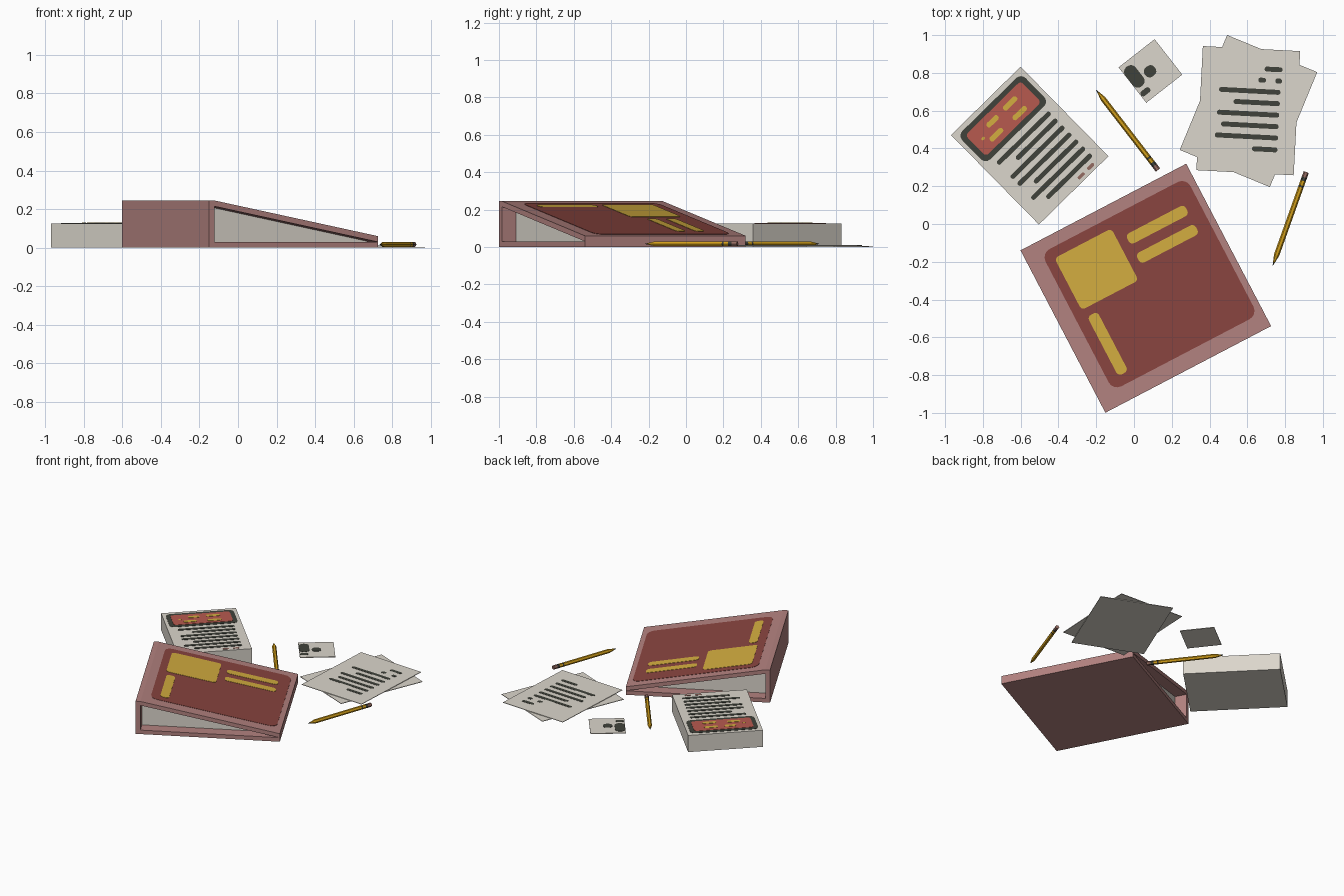
import bpy, bmesh, math
from mathutils import Vector

cube = bpy.data.objects.get("Cube")
if cube:
    bpy.data.objects.remove(cube, do_unlink=True)


def material(name, rgb):
    linear = [((c + 0.055) / 1.055) ** 2.4 for c in rgb]
    m = bpy.data.materials.new(name)
    m.use_nodes = True
    m.diffuse_color = (*linear, 1)
    m.node_tree.nodes["Principled BSDF"].inputs["Base Color"].default_value = (*linear, 1)
    return m


PINK = material("dusty_rose", (0.70, 0.51, 0.50))
MAROON = material("maroon", (0.54, 0.27, 0.25))
GOLD = material("gold", (0.83, 0.68, 0.25))
PAPER = material("paper_grey", (0.86, 0.84, 0.80))
INK = material("ink", (0.25, 0.26, 0.23))
RED = material("label_red", (0.72, 0.35, 0.31))
YELLOW = material("pencil_yellow", (0.82, 0.62, 0.10))
ERASER = material("eraser_brown", (0.58, 0.42, 0.38))


def finish(name, bm, place, mats):
    """Turn a bmesh into an object set at (x, y, turn in degrees)."""
    bmesh.ops.recalc_face_normals(bm, faces=bm.faces)
    mesh = bpy.data.meshes.new(name)
    bm.to_mesh(mesh)
    bm.free()
    for m in mats:
        mesh.materials.append(m)
    obj = bpy.data.objects.new(name, mesh)
    bpy.context.collection.objects.link(obj)
    obj.location = (place[0], place[1], 0)
    obj.rotation_euler.z = math.radians(place[2])
    return obj


def prism(name, outline, place, mat, low, high):
    """Outline extruded between two heights; heights may be functions of x."""
    bm = bmesh.new()
    at = lambda h, x: h(x) if callable(h) else h
    bottom = [bm.verts.new((x, y, at(low, x))) for x, y in outline]
    top = [bm.verts.new((x, y, at(high, x))) for x, y in outline]
    bm.faces.new(bottom)
    bm.faces.new(top)
    n = len(outline)
    for i in range(n):
        j = (i + 1) % n
        bm.faces.new((bottom[i], bottom[j], top[j], top[i]))
    return finish(name, bm, place, [mat])


def rect(x0, x1, y0, y1, r=0.0, steps=4):
    """Rectangle outline, with rounded corners when r is set."""
    if not r:
        return [(x0, y0), (x1, y0), (x1, y1), (x0, y1)]
    pts = []
    corners = [(x1 - r, y1 - r), (x0 + r, y1 - r), (x0 + r, y0 + r), (x1 - r, y0 + r)]
    for k, (cx, cy) in enumerate(corners):
        for s in range(steps + 1):
            a = math.pi / 2 * (k + s / steps)
            pts.append((cx + r * math.cos(a), cy + r * math.sin(a)))
    return pts


def bar(name, x0, x1, y, width, place, mat, low, high):
    outline = rect(x0, x1, y - width / 2, y + width / 2, width * 0.45)
    return prism(name, outline, place, mat, low, high)


# Binder: spine, covers and recessed pages
BINDER = (0.0625, -0.34, 27.6)
U, V, SPINE = 0.495, 0.485, 0.033


def cover(offset):
    return lambda x: 0.245 - 0.185 * (x + U - SPINE) / (2 * U - SPINE) + offset


prism("binder_spine", rect(-U, SPINE - U, -V, V), BINDER, PINK, 0, 0.245)
prism("binder_back_cover", rect(SPINE - U, U, -V, V), BINDER, PINK, 0, 0.03)
prism("binder_front_cover", rect(SPINE - U, U, -V, V), BINDER, PINK, cover(-0.03), cover(0))
prism("binder_pages", rect(SPINE - U, U - 0.02, 0.085 - V, V - 0.085), BINDER, PAPER,
      0.03, cover(-0.03))

# Binder cover panel and its gold patches
prism("cover_panel", rect(-0.405, 0.46, -0.40, 0.42, 0.05), BINDER, MAROON,
      cover(-0.001), cover(0.002))
patches = [(-0.355, -0.015, 0.055, 0.365), (0.035, 0.385, 0.24, 0.30),
           (0.035, 0.385, 0.125, 0.185), (-0.345, -0.285, -0.345, 0.01)]
for i, p in enumerate(patches):
    prism(f"cover_patch_{i + 1}", rect(*p, 0.022), BINDER, GOLD, cover(0.001), cover(0.004))

# Block with a framed label and printed lines
BLOCK = (-0.552, 0.415, 44.5)
TOP = 0.125
prism("block", rect(-0.258, 0.258, -0.332, 0.332), BLOCK, PAPER, 0, TOP)
prism("label_frame", rect(-0.235, 0.235, 0.095, 0.305, 0.035), BLOCK, INK, TOP - 0.001, TOP + 0.002)
prism("label", rect(-0.205, 0.205, 0.122, 0.278, 0.02), BLOCK, RED, TOP, TOP + 0.004)
marks = [(0.035, 0.13, 0.232), (-0.09, -0.01, 0.23), (0.035, 0.13, 0.16),
         (-0.13, -0.04, 0.165), (-0.16, -0.14, 0.2)]
for i, (x0, x1, y) in enumerate(marks):
    bar(f"label_mark_{i + 1}", x0, x1, y, 0.028 if x1 - x0 > 0.05 else 0.015, BLOCK, GOLD,
        TOP + 0.001, TOP + 0.006)
starts = [-0.19, -0.1, -0.19, -0.19, -0.12, -0.19, -0.13]
for i, x0 in enumerate(starts):
    bar(f"block_line_{i + 1}", x0, 0.2, 0.05 - 0.052 * i, 0.025, BLOCK, INK,
        TOP - 0.001, TOP + 0.002)
for i, x in enumerate((0.06, 0.13)):
    bar(f"block_stain_{i + 1}", x, x + 0.045, -0.305, 0.018, BLOCK, ERASER,
        TOP - 0.001, TOP + 0.002)

# Two crossed sheets, the upper one printed
SHEET = rect(-0.258, 0.258, -0.329, 0.329)
UPPER = (0.605, 0.6, -3)
prism("lower_sheet", SHEET, (0.606, 0.598, -22.4), PAPER, 0, 0.004)
prism("upper_sheet", SHEET, UPPER, PAPER, 0.006, 0.01)
prints = [(0.075, 0.17, 0.225), (0.045, 0.085, 0.165), (0.135, 0.17, 0.165),
          (-0.16, 0.165, 0.105), (-0.08, 0.165, 0.045), (-0.165, 0.165, -0.016),
          (-0.14, 0.165, -0.077), (-0.17, 0.165, -0.137), (0.03, 0.165, -0.2)]
for i, (x0, x1, y) in enumerate(prints):
    bar(f"sheet_line_{i + 1}", x0, x1, y, 0.026, UPPER, INK, 0.009, 0.011)

# Small card with a dark figure
CARD = (0.087, 0.81, 38)
prism("card", rect(-0.121, 0.121, -0.119, 0.119), CARD, PAPER, 0, 0.005)
for i, (x0, x1, y0, y1) in enumerate([(-0.12, -0.05, -0.035, 0.095),
                                      (-0.035, 0.03, -0.03, 0.03),
                                      (-0.118, -0.06, -0.085, -0.055)]):
    prism(f"card_figure_{i + 1}", rect(x0, x1, y0, y1, (min(x1 - x0, y1 - y0)) * 0.45),
          CARD, INK, 0.004, 0.007)


# Hexagonal pencils
def pencil(name, tip, end):
    tip, end = Vector(tip), Vector(end)
    length = (end - tip).length
    r = 0.0145
    # Distance from the tip, radius, and material index of the section that follows
    sections = [(0, 0.001, 1), (0.018, 0.005, 0), (0.06, r, 0), (length - 0.085, r, 1),
                (length - 0.075, r, 0), (length - 0.05, r, 1), (length - 0.03, r, 2),
                (length, r, 2)]
    bm = bmesh.new()
    rings = []
    for x, rad, _ in sections:
        rings.append([bm.verts.new((x, rad * math.cos(a), 0.017 + rad * math.sin(a)))
                      for a in (math.tau * k / 6 for k in range(6))])
    bm.faces.new(rings[0]).material_index = 1
    bm.faces.new(rings[-1]).material_index = 2
    for a, b, section in zip(rings, rings[1:], sections):
        for k in range(6):
            j = (k + 1) % 6
            bm.faces.new((a[k], a[j], b[j], b[k])).material_index = section[2]
    d = end - tip
    finish(name, bm, (tip.x, tip.y, math.degrees(math.atan2(d.y, d.x))), [YELLOW, INK, ERASER])


pencil("back_pencil", (-0.20, 0.71), (0.127, 0.286))
pencil("side_pencil", (0.735, -0.22), (0.912, 0.275))
